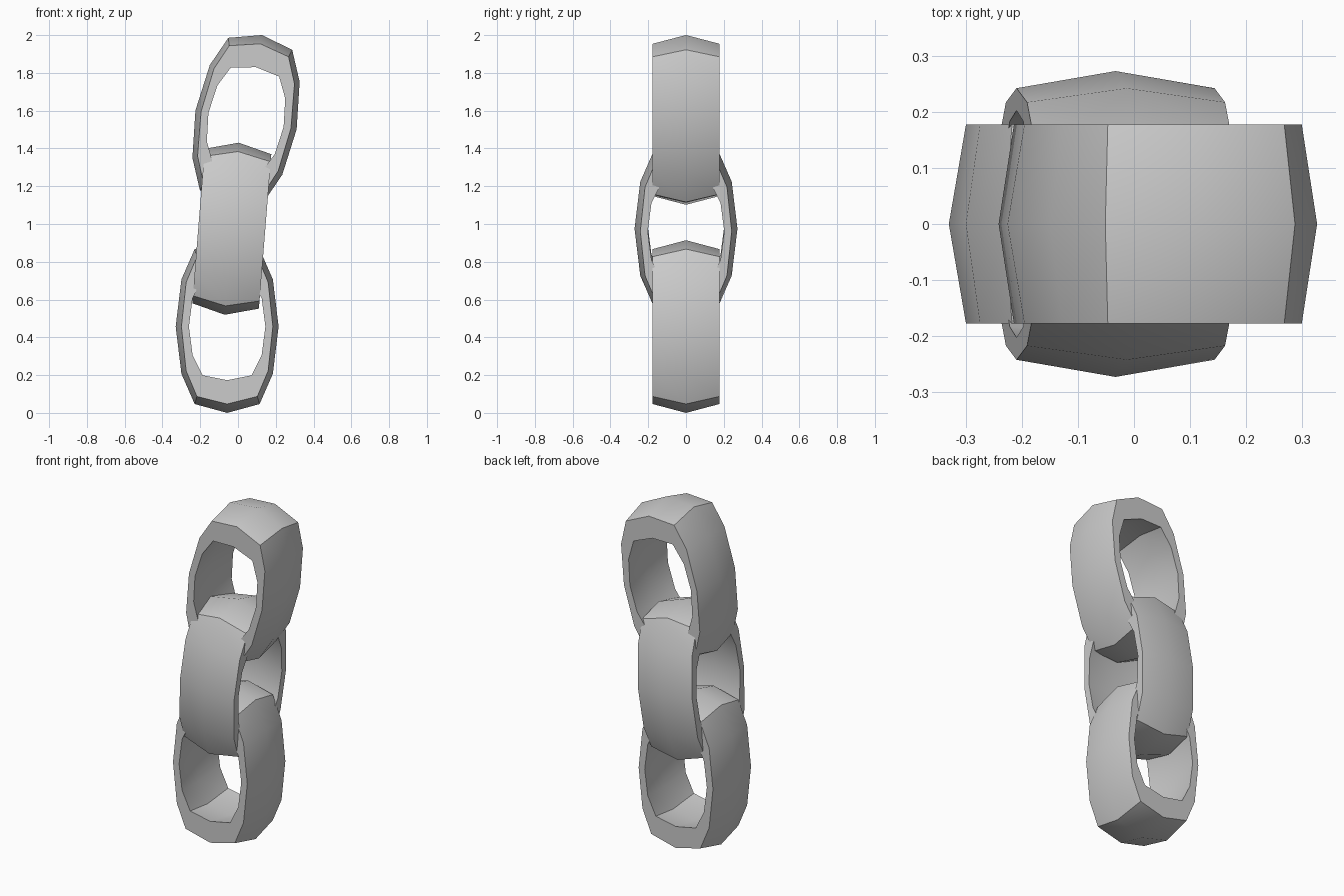
import bpy, bmesh
from math import radians
from mathutils import Matrix

if "Cube" in bpy.data.objects:
    bpy.data.objects.remove(bpy.data.objects["Cube"])

HALF_WIDTH = 0.177

# Quarter outlines (sideways, up) of the loops that make up a link's band
CROWN = [(0.2725, 0), (0.242, 0.25), (0.172, 0.41), (0, 0.457)]      # outer, middle of band
OUTER_RIM = [(0.242, 0), (0.217, 0.235), (0.16, 0.37), (0, 0.41)]    # outer, side of band
INNER_RIM = [(0.2025, 0), (0.183, 0.15), (0.13, 0.258), (0, 0.284)]  # inner, side of band
INNER_MID = [(0.222, 0), (0.2, 0.17), (0.14, 0.285), (0, 0.315)]     # inner, middle of band


def full_loop(q):
    """Mirror a quarter outline into a closed 12-sided loop."""
    top = q + [(-x, z) for x, z in q[-2::-1]]
    return top + [(x, -z) for x, z in ((-a, b) for a, b in top[1:-1])]


def make_link(name, location, tilt, turn):
    bm = bmesh.new()
    section = [(CROWN, 0), (OUTER_RIM, -HALF_WIDTH), (INNER_RIM, -HALF_WIDTH),
               (INNER_MID, 0), (INNER_RIM, HALF_WIDTH), (OUTER_RIM, HALF_WIDTH)]
    rings = [[bm.verts.new((x, y, z)) for x, z in full_loop(q)] for q, y in section]
    for r, ring in enumerate(rings):
        nxt = rings[(r + 1) % len(rings)]
        n = len(ring)
        for i in range(n):
            j = (i + 1) % n
            bm.faces.new((ring[i], ring[j], nxt[j], nxt[i]))
    bmesh.ops.recalc_face_normals(bm, faces=bm.faces)
    bm.transform(Matrix.Rotation(radians(tilt), 4, 'Y') @ Matrix.Rotation(radians(turn), 4, 'Z'))
    mesh = bpy.data.meshes.new(name)
    bm.to_mesh(mesh)
    bm.free()
    ob = bpy.data.objects.new(name, mesh)
    ob.location = location
    bpy.context.collection.objects.link(ob)
    bpy.ops.object.select_all(action='DESELECT')
    ob.select_set(True)
    bpy.context.view_layer.objects.active = ob
    bpy.ops.object.shade_smooth_by_angle(angle=radians(30))
    return ob


# Three interlocked links, each turned a quarter from its neighbour
make_link("bottom_link", (-0.0575, 0, 0.457), 0, 0)
make_link("middle_link", (-0.033, 0, 0.975), 4.6, 90)
make_link("top_link", (0.0425, 0, 1.551), 10.6, 0)
